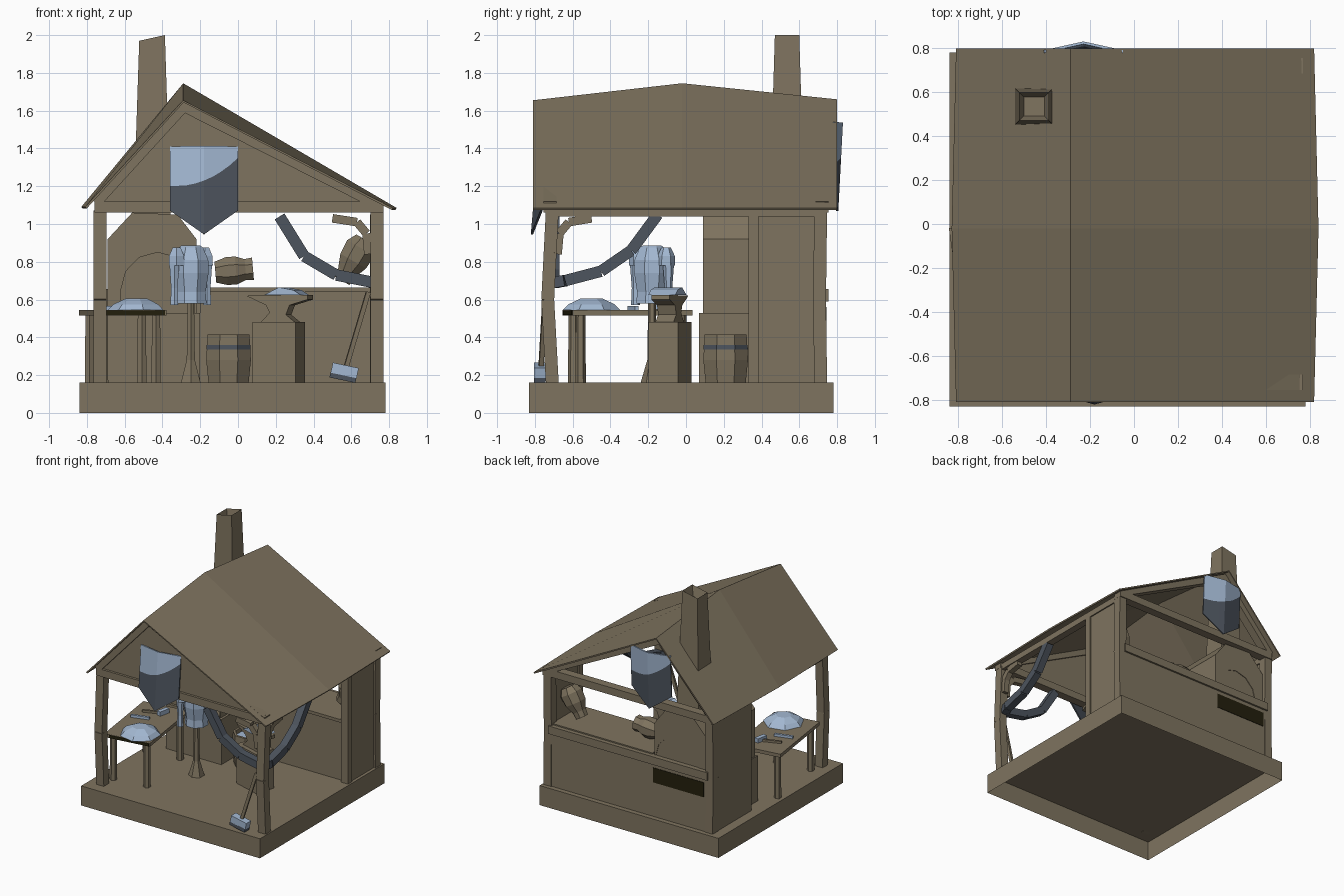
import bpy, bmesh, math
from mathutils import Vector

if "Cube" in bpy.data.objects:
    bpy.data.objects.remove(bpy.data.objects["Cube"])


def material(name, rgb):
    m = bpy.data.materials.new(name)
    m.diffuse_color = (*rgb, 1)
    m.use_nodes = True
    m.node_tree.nodes["Principled BSDF"].inputs["Base Color"].default_value = m.diffuse_color
    return m


WOOD = material("weathered_brown", (0.212, 0.174, 0.115))
STEEL = material("light_steel", (0.366, 0.479, 0.644))
DARK = material("dark_steel", (0.074, 0.089, 0.112))
COAL = material("coal_black", (0.017, 0.014, 0.004))


def finish(name, bm, mats, loc=(0, 0, 0), rot=(0, 0, 0)):
    bmesh.ops.recalc_face_normals(bm, faces=bm.faces)
    me = bpy.data.meshes.new(name)
    bm.to_mesh(me)
    bm.free()
    for m in mats:
        me.materials.append(m)
    ob = bpy.data.objects.new(name, me)
    ob.location, ob.rotation_euler = loc, rot
    bpy.context.collection.objects.link(ob)
    return ob


def slab(name, size, loc, mat=WOOD, rot=(0, 0, 0), open_bottom=False):
    bm = bmesh.new()
    bmesh.ops.create_cube(bm, size=1)
    bmesh.ops.scale(bm, vec=size, verts=bm.verts)
    if open_bottom:
        low = min(bm.faces, key=lambda f: f.calc_center_median().z)
        bmesh.ops.delete(bm, geom=[low], context='FACES_ONLY')
    return finish(name, bm, [mat], loc, rot)


def box(name, x0, x1, y0, y1, z0, z1, mat=WOOD, open_bottom=False):
    return slab(name, (x1 - x0, y1 - y0, z1 - z0),
                ((x0 + x1) / 2, (y0 + y1) / 2, (z0 + z1) / 2), mat, (0, 0, 0), open_bottom)


def beam(name, p, q, w, d=None, mat=WOOD):
    p, q = Vector(p), Vector(q)
    rot = (q - p).to_track_quat('Z', 'Y').to_euler()
    return slab(name, (w, d or w, (q - p).length), (p + q) / 2, mat, rot)


def path(name, pts, w, d=None, mat=WOOD):
    for i in range(len(pts) - 1):
        beam(f"{name}_{i + 1}", pts[i], pts[i + 1], w, d, mat)


def prism(name, pts, y0, y1, mat=WOOD, loc=(0, 0, 0), rot=(0, 0, 0)):
    bm = bmesh.new()
    a, b = ([bm.verts.new((x, y, z)) for x, z in pts] for y in (y0, y1))
    bm.faces.new(a)
    bm.faces.new(b)
    for k in range(len(pts)):
        bm.faces.new((a[k - 1], a[k], b[k], b[k - 1]))
    return finish(name, bm, [mat], loc, rot)


def lathe(name, prof, n, loc, mat=WOOD, rot=(0, 0, 0)):
    bm = bmesh.new()
    rings = [[bm.verts.new((r * math.cos(2 * math.pi * (k + .5) / n),
                            r * math.sin(2 * math.pi * (k + .5) / n), z))
              for k in range(n)] for r, z in prof]
    for a, b in zip(rings, rings[1:]):
        for k in range(n):
            bm.faces.new((a[k], a[(k + 1) % n], b[(k + 1) % n], b[k]))
    bm.faces.new(rings[0])
    bm.faces.new(rings[-1])
    return finish(name, bm, [mat], loc, rot)


def shield(name, loc, rot):
    """Ridged plate; local z = 0 is the top edge, dark below a sweeping line."""
    bm = bmesh.new()
    cols = []
    for i in range(9):
        u = -1 + i / 4
        low, mid = -0.47 + 0.13 * abs(u), -0.21 + 0.15 * max(0, (u + .7) / 1.7) ** 2
        cols.append([bm.verts.new((0.18 * u, -0.04 * (1 - abs(u)), z))
                     for z in (low, (low + mid) / 2, mid, mid / 2, 0)])
    for a, b in zip(cols, cols[1:]):
        for k in range(4):
            bm.faces.new((a[k], b[k], b[k + 1], a[k + 1])).material_index = int(k < 2)
    ob = finish(name, bm, [STEEL, DARK], loc, rot)
    s = ob.modifiers.new("thickness", 'SOLIDIFY')
    s.thickness, s.offset = 0.012, 0
    return ob


# Floor, hollow underneath
box("floor_base", -0.84, 0.78, -0.83, 0.78, 0, 0.16, WOOD, True)

# Roof: two slopes, ridge highest and eaves widest in the middle
bm = bmesh.new()
rows = [[bm.verts.new(c) for c in ((-.83 + e, y, 1.09), (-.29, y, zr), (.84 - e, y, 1.085))]
        for y, zr, e in ((-.81, 1.655, .02), (-.02, 1.745, 0), (.80, 1.66, .02))]
for a, b in zip(rows, rows[1:]):
    for k in range(2):
        bm.faces.new((a[k], a[k + 1], b[k + 1], b[k]))
roof = finish("roof", bm, [WOOD])
s = roof.modifiers.new("thickness", 'SOLIDIFY')
s.thickness, s.offset = 0.012, -1

# Chimney, tapered with a sunken flue
bm = bmesh.new()
bmesh.ops.create_cube(bm, size=1)
for v in bm.verts:
    t = 0.068 if v.co.z > 0 else 0.10
    v.co = (-.455 + math.copysign(t, v.co.x), .535 + math.copysign(t * .95, v.co.y),
            1.0 if v.co.z < 0 else (1.97 if v.co.x < 0 else 2.0))
top = max(bm.faces, key=lambda f: f.calc_center_median().z)
bmesh.ops.inset_individual(bm, faces=[top], thickness=0.03)
bmesh.ops.translate(bm, vec=(0, 0, -.08), verts=top.verts)
finish("chimney", bm, [WOOD])

# Slightly crooked corner posts
for name, x, y in (("front_left", -.73, -.72), ("front_right", .735, -.72),
                   ("back_left", -.73, .71), ("back_right", .735, .71)):
    s = 0.012 if y < 0 else 0.003
    path(name + "_post", [(x, y + s, .16), (x, y - s, .6), (x, y + s, 1.07)], .068)

# Beams and gables
for side, y in (("front", -.72), ("back", .72)):
    box(side + "_tie_beam", -.76, .77, y - .035, y + .035, 1.06, 1.12)
    beam(side + "_left_rafter", (-.75, y, 1.11), (-.28, y, 1.625), .07, .05)
    beam(side + "_right_rafter", (.74, y, 1.10), (-.30, y, 1.625), .07, .05)
prism("front_gable_panel", [(-.74, 1.1), (.72, 1.1), (-.29, 1.63)], -.735, -.70)
for side, x in (("left", -.73), ("right", .735)):
    box(side + "_top_beam", x - .03, x + .03, -.73, .73, 1.04, 1.09)
path("front_brace", [(.69, -.72, .84), (.68, -.72, .95), (.63, -.72, 1.01), (.50, -.72, 1.03)], .045)
path("side_brace", [(.735, -.68, .84), (.735, -.67, .95), (.735, -.62, 1.01), (.735, -.50, 1.03)], .045)

# Walls
box("right_wall", .715, .755, .34, .72, .16, 1.05)
box("right_wall_stile", .70, .765, .33, .385, .16, 1.05)
box("left_wall", -.76, -.71, .24, .72, .16, 1.05)
box("back_wall", -.72, .72, .70, .74, .16, .60)
box("back_rail", -.72, .72, .70, .755, .59, .655)
box("counter", -.2, .70, .36, .71, .16, .64)
box("counter_top", -.2, .71, .34, .72, .64, .665)

# Forge: hearth, arched hood, coal
box("forge_hearth", -.70, -.20, .07, .72, .16, .53)
arch = [(-.425 + .195 * math.cos(a * math.pi / 6), .65 + .20 * math.sin(a * math.pi / 6))
        for a in range(7)]
prism("forge_hood", [(-.22, .53), (-.22, .92), (-.32, 1.05), (-.56, 1.06), (-.69, .92),
                     (-.69, .53), (-.62, .53)] + arch[::-1] + [(-.23, .53)], .09, .72)
box("forge_hood_back", -.68, -.23, .66, .715, .53, .93)
box("coal_slot", -.68, -.22, .735, .744, .44, .56, COAL)

# Water barrel with a partial steel band
lathe("barrel", [(.115, .16), (.128, .28), (.12, .415), (.10, .415), (.10, .36)],
      8, (-.05, .21, 0))
lathe("barrel_band", [(.127, .335), (.126, .36)], 8, (-.05, .21, 0), DARK)
lathe("barrel_water", [(.1, .36), (.1, .38)], 8, (-.05, .21, 0), STEEL)

# Anvil on its block
turn = math.radians(-17)
slab("anvil_block", (.24, .165, .32), (.215, -.085, .32), WOOD, (0, 0, turn))
prism("anvil", [(-.17, .62), (.17, .625), (.17, .60), (.07, .57), (.05, .52), (.10, .48),
                (-.09, .48), (-.04, .53), (-.06, .57)], -.05, .05, WOOD,
      (.22, -.085, 0), (0, 0, turn))
prism("worked_plate", [(-.07, .625), (.01, .665), (.09, .65), (.13, .625)], -.08, .07,
      STEEL, (.23, -.085, 0), (0, 0, turn))

# Armour on a stand
cx, cy = -.25, -.18
lathe("stand_pole", [(.06, .16), (.025, .28), (.02, .6)], 6, (cx, cy, 0))
lathe("breastplate", [(.09, .58), (.085, .64), (.102, .74), (.10, .81), (.07, .875),
                      (.055, .885)], 8, (cx, cy, 0), STEEL)
for side, s in (("left", -1), ("right", 1)):
    x, y = cx + s * .075, cy + s * .075
    lathe(side + "_shoulder", [(.048, .78), (.046, .83), (.025, .875)], 6, (x, y, 0), STEEL)
    lathe(side + "_arm", [(.024, .57), (.02, .66), (.03, .79)], 6,
          (x + s * .012, y + s * .012, 0), STEEL)

# Workbench, turned a little, with a plate and tools
tx, ty, ta = -.61, -.31, math.radians(8)
slab("bench_top", (.38, .64, .028), (tx, ty, .53), WOOD, (0, 0, ta))
slab("bench_dark_edge", (.33, .006, .024), (tx + .06, ty - .316, .53), COAL, (0, 0, ta))
for i, (u, v) in enumerate([(-.14, -.27), (.14, -.27), (-.14, .27), (.14, .27)]):
    lathe(f"bench_leg_{i + 1}", [(.028, .16), (.025, .52)], 6,
          (tx + u * math.cos(ta) - v * math.sin(ta), ty + u * math.sin(ta) + v * math.cos(ta), 0))
lathe("bench_plate", [(.155, .545), (.125, .575), (.06, .605)], 7, (-.535, -.50, 0), STEEL)
beam("small_hammer_handle", (-.74, -.18, .555), (-.58, -.12, .555), .018)
beam("small_hammer_head", (-.60, -.17, .565), (-.58, -.08, .565), .035, None, STEEL)
beam("chisel", (-.76, -.30, .555), (-.62, -.26, .555), .02, None, STEEL)

# Vases on the counter
lathe("lying_vase", [(.06, 0), (.08, .06), (.08, .11), (.06, .16), (.065, .20)], 8,
      (-.12, .52, .745), WOOD, (0, math.radians(85), 0))
lathe("leaning_vase", [(.05, 0), (.055, .05), (.085, .12), (.09, .20), (.06, .25)], 8,
      (.55, .56, .70), WOOD, (0, math.radians(30), 0))

# Heavy chain draped around the front right post
path("chain_link", [(.22, -.70, 1.04), (.35, -.70, .83), (.52, -.70, .73), (.72, -.70, .69),
                    (.735, -.64, .70), (.735, -.45, .75), (.735, -.29, .86),
                    (.735, -.15, 1.05)], .06, .06, DARK)

# Sledgehammer leaning on the post
beam("sledge_handle", (.56, -.77, .2), (.69, -.745, .64), .024)
slab("sledge_head", (.14, .06, .055), (.565, -.775, .225), STEEL, (0, math.radians(12), 0))
slab("sledge_head_lower", (.14, .06, .03), (.556, -.775, .188), DARK, (0, math.radians(12), 0))

# Shields on both gables
shield("front_shield", (-.18, -.735, 1.41), (math.radians(-5), 0, 0))
shield("back_shield", (-.23, .785, 1.54), (math.radians(3), 0, math.pi))
